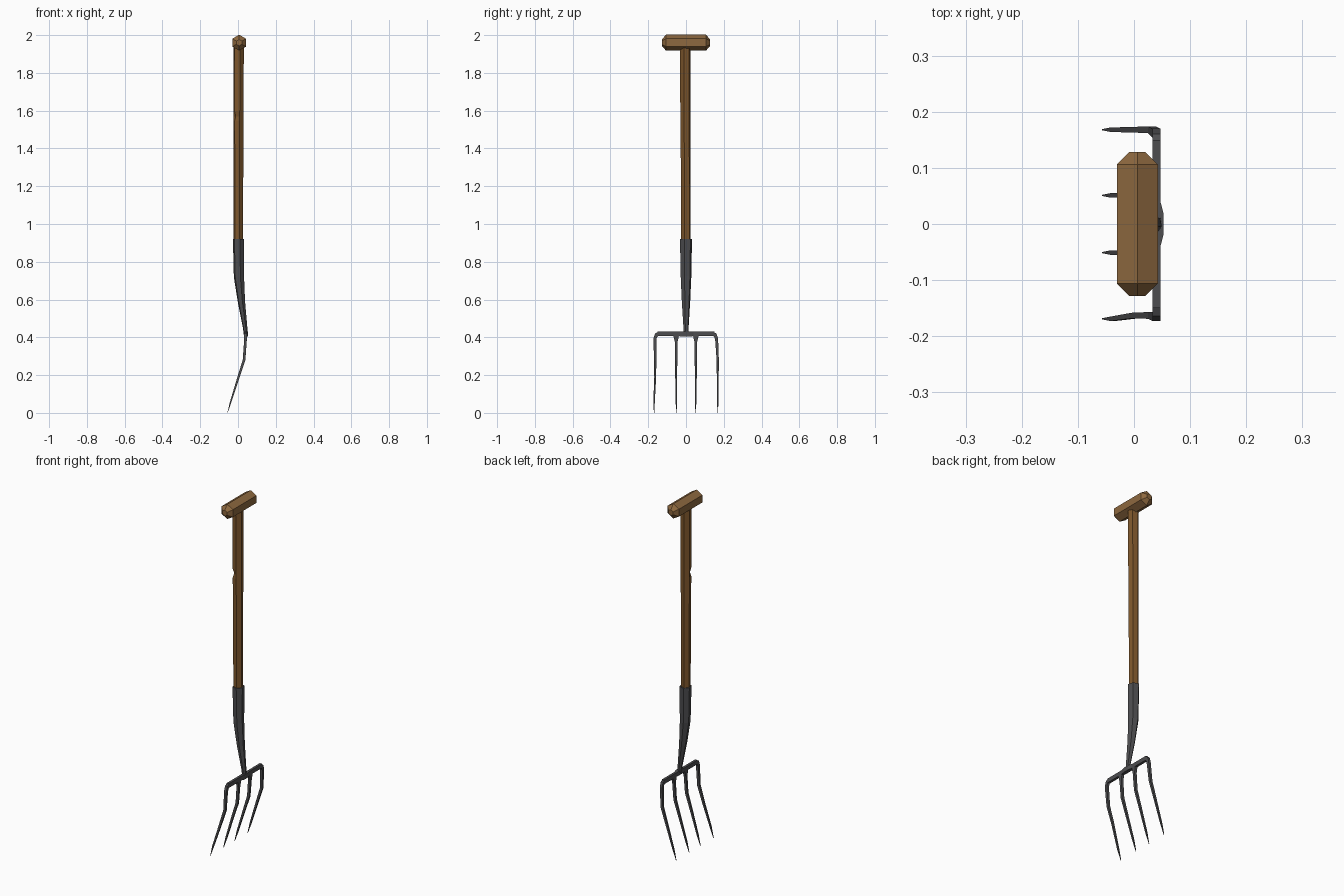
import bpy, bmesh, math
from mathutils import Vector

if "Cube" in bpy.data.objects:
    bpy.data.objects.remove(bpy.data.objects["Cube"])


def material(name, rgb):
    m = bpy.data.materials.new(name)
    m.diffuse_color = (*rgb, 1)
    m.use_nodes = True
    m.node_tree.nodes["Principled BSDF"].inputs["Base Color"].default_value = m.diffuse_color
    return m


WOOD = material("grip_wood", (0.27, 0.14, 0.05))
DARK = material("shaft_wood", (0.21, 0.095, 0.025))
IRON = material("iron", (0.075, 0.075, 0.08))


def sweep(name, path, sides, turn, mat, dents=()):
    """Sweep a polygon along (x, y, z, half_x, half_side) stations."""
    bm = bmesh.new()
    pts = [Vector(p[:3]) for p in path]
    rings = []
    for i, p in enumerate(path):
        t = Vector()
        if i > 0:
            t += (pts[i] - pts[i - 1]).normalized()
        if i < len(pts) - 1:
            t += (pts[i + 1] - pts[i]).normalized()
        t.normalize()
        b = t.cross(Vector((1, 0, 0))).normalized()
        n = b.cross(t)
        ring = []
        for k in range(sides):
            a = math.radians(turn) + math.tau * k / sides
            s = 0.7 if (i, k) in dents else 1
            ring.append(bm.verts.new(pts[i] + s * (n * math.cos(a) * p[3] + b * math.sin(a) * p[4])))
        rings.append(ring)
    for r, q in zip(rings, rings[1:]):
        for k in range(sides):
            j = (k + 1) % sides
            bm.faces.new((r[k], r[j], q[j], q[k]))
    bm.faces.new(rings[0][::-1])
    bm.faces.new(rings[-1])
    bmesh.ops.recalc_face_normals(bm, faces=bm.faces)
    me = bpy.data.meshes.new(name)
    bm.to_mesh(me)
    bm.free()
    me.materials.append(mat)
    ob = bpy.data.objects.new(name, me)
    bpy.context.collection.objects.link(ob)
    return ob


# hexagonal T grip with chamfered ends
sweep("grip", [(0.006, y, 1.96, r, r) for y, r in
               ((-0.128, 0.017), (-0.106, 0.042), (0.106, 0.042), (0.128, 0.017))], 6, 90, WOOD)

# six-sided shaft with a small nick on one edge
sweep("shaft", [(0.002, 0, 0.88, 0.026, 0.026), (0.002, -0.002, 1.40, 0.027, 0.027),
                (0.002, -0.003, 1.545, 0.028, 0.028), (0.002, -0.003, 1.57, 0.028, 0.028),
                (0.002, -0.003, 1.595, 0.028, 0.028), (0.003, -0.004, 1.95, 0.029, 0.030)],
      6, 45, DARK, dents={(3, 3)})

# iron socket, curving down to the crossbar
sweep("socket", [(0.040, 0, 0.415, 0.010, 0.015), (0.038, 0, 0.45, 0.012, 0.014),
                 (0.018, 0, 0.59, 0.020, 0.023), (0.005, 0, 0.72, 0.028, 0.029),
                 (0.003, 0, 0.92, 0.031, 0.033)], 6, 45, IRON)

# crossbar, thicker at the middle
Q = math.sqrt(2)
sweep("crossbar", [(x, y, 0.418, hx * Q, hz * Q) for x, y, hx, hz in
                   ((0.040, -0.15, 0.007, 0.012), (0.040, -0.04, 0.007, 0.012),
                    (0.043, -0.017, 0.010, 0.013), (0.043, 0.017, 0.010, 0.013),
                    (0.040, 0.04, 0.007, 0.012), (0.040, 0.15, 0.007, 0.012))], 4, 45, IRON)


def tine(name, side, y, mid, tip, outer):
    # rounded shoulder for outer tines, flared root for inner ones
    if outer:
        path = [(0.040, side * (y - 0.025), 0.418, 0.007, 0.012),
                (0.040, side * (y - 0.008), 0.413, 0.007, 0.010),
                (0.040, side * y, 0.392, 0.007, 0.008)]
    else:
        path = [(0.040, side * y, 0.418, 0.007, 0.015), (0.040, side * y, 0.40, 0.007, 0.013),
                (0.039, side * y, 0.375, 0.007, 0.007)]
    path += [(0.032, side * (y + mid) , 0.28, 0.007, 0.006),
             (0.003, side * (y + mid), 0.19, 0.006, 0.005),
             (-0.038, side * tip, 0.06, 0.004, 0.004),
             (-0.056, side * tip, 0.0, 0.001, 0.001)]
    sweep(name, [(a, b, c, d * Q, e * Q) for a, b, c, d, e in path], 4, 45, IRON)


tine("outer_tine_left", -1, 0.165, -0.002, 0.169, True)
tine("outer_tine_right", 1, 0.162, 0.006, 0.168, True)
tine("inner_tine_left", -1, 0.052, 0, 0.051, False)
tine("inner_tine_right", 1, 0.052, 0, 0.051, False)
